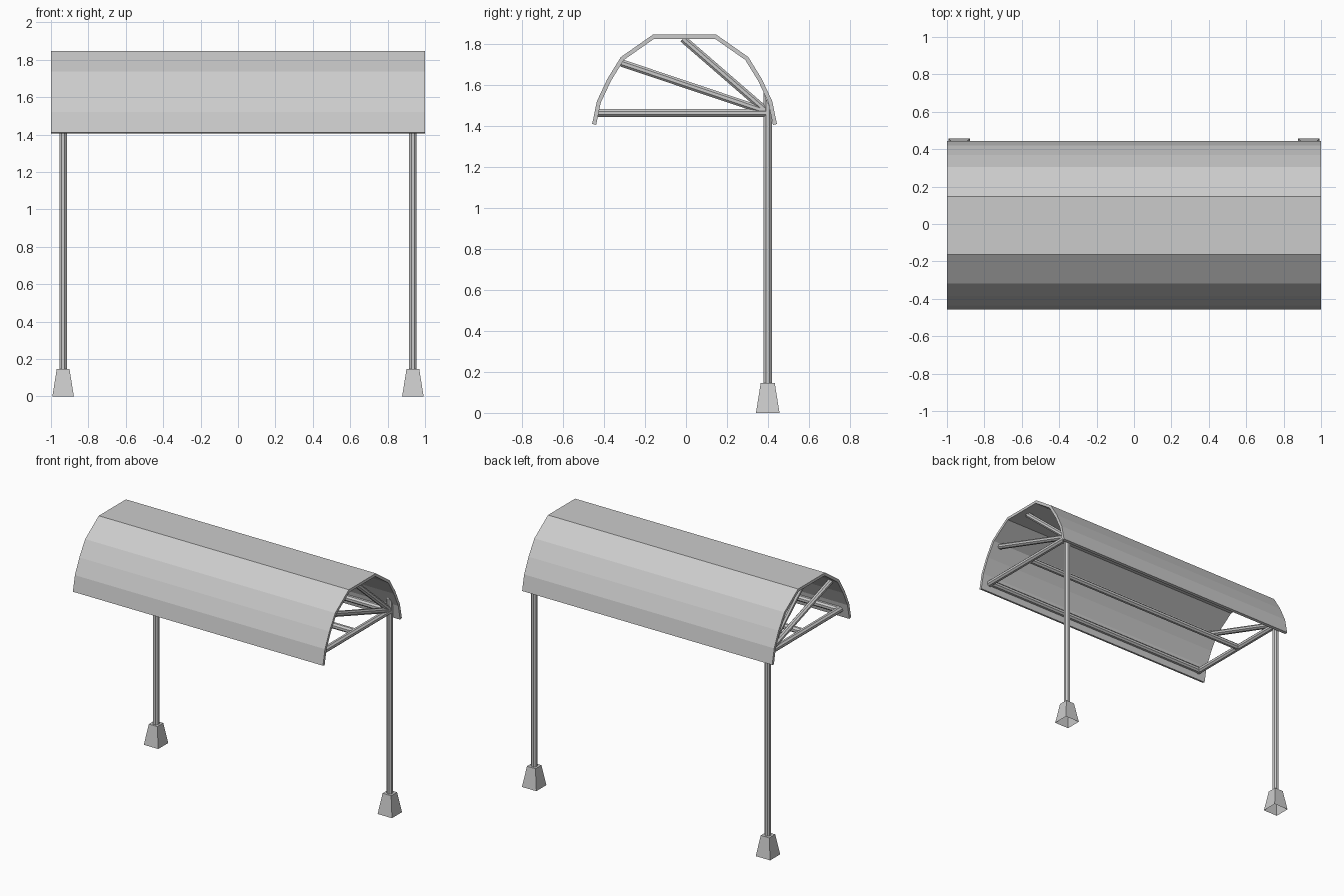
import bpy, bmesh, math
from mathutils import Vector, Matrix

if "Cube" in bpy.data.objects:
    bpy.data.objects.remove(bpy.data.objects["Cube"])

grey = bpy.data.materials.new("plain grey")
grey.diffuse_color = (0.6, 0.6, 0.6, 1)
grey.use_nodes = True
grey.node_tree.nodes["Principled BSDF"].inputs["Base Color"].default_value = grey.diffuse_color


def finish(name, bm):
    mesh = bpy.data.meshes.new(name)
    bm.to_mesh(mesh)
    bm.free()
    mesh.materials.append(grey)
    obj = bpy.data.objects.new(name, mesh)
    bpy.context.collection.objects.link(obj)
    return obj


def tube(name, a, b, half=0.02):
    """Eight-sided bar from a to b, flat sides facing out."""
    a, b = Vector(a), Vector(b)
    d = b - a
    r = half / math.cos(math.pi / 8)
    bm = bmesh.new()
    rot = d.to_track_quat('Z', 'Y').to_matrix().to_4x4()
    bmesh.ops.create_cone(
        bm, cap_ends=True, segments=8, radius1=r, radius2=r, depth=d.length,
        matrix=Matrix.Translation((a + b) / 2) @ rot @ Matrix.Rotation(math.pi / 8, 4, 'Z'))
    return finish(name, bm)


# Arched roof: half profile mirrored, then thickened inwards
CY = -0.007
half = [(0.451, 1.41), (0.428, 1.521), (0.377, 1.63), (0.311, 1.737), (0.155, 1.846)]
outer = [Vector((-y, z)) for y, z in half] + [Vector((y, z)) for y, z in reversed(half)]


def inward(i, t=0.02):
    segs = [(outer[j + 1] - outer[j]).normalized()
            for j in (i - 1, i) if 0 <= j < len(outer) - 1]
    normals = [Vector((s.y, -s.x)) for s in segs]
    n = sum(normals, Vector((0, 0))).normalized()
    return outer[i] + n * t / n.dot(normals[0])


inner = [inward(i) for i in range(len(outer))]
bm = bmesh.new()
rings = [[[bm.verts.new((x, p.x + CY, p.y)) for p in line] for line in (outer, inner)]
         for x in (-1, 1)]
(lo, li), (ro, ri) = rings
for i in range(len(outer) - 1):
    for a, b in ((lo, ro), (ri, li), (li, lo), (ro, ri)):
        bm.faces.new((a[i], b[i], b[i + 1], a[i + 1]))
for i in (0, -1):
    bm.faces.new((lo[i], ro[i], ri[i], li[i]))
bmesh.ops.recalc_face_normals(bm, faces=bm.faces)
finish("arched_roof", bm)

# End frames: foot, post, arm and two struts on each side
PX, PY, HZ = 0.935, 0.399, 1.464
for side, sx in (("left", -PX), ("right", PX)):
    # Tapered square foot, open underneath
    bm = bmesh.new()
    bmesh.ops.create_cone(
        bm, cap_ends=True, segments=4, radius1=0.0575 * math.sqrt(2),
        radius2=0.034 * math.sqrt(2), depth=0.147,
        matrix=Matrix.Translation((sx, PY, 0.0735)) @ Matrix.Rotation(math.pi / 4, 4, 'Z'))
    bm.normal_update()
    bmesh.ops.delete(bm, geom=[f for f in bm.faces if f.normal.z < -0.9], context='FACES_ONLY')
    finish(side + "_foot", bm)

    # Post with its top cut to the slope of the roof
    post = tube(side + "_post", (sx, PY, 0.14), (sx, PY, 1.5))
    for v in post.data.vertices:
        if v.co.z > 1:
            v.co.z = 1.515 - 2.4 * (v.co.y - PY)

    tube(side + "_arm", (sx, PY, HZ), (sx, -0.435, HZ))
    tube(side + "_lower_strut", (sx, 0.385, 1.473), (sx, -0.315, 1.708), 0.018)
    tube(side + "_upper_strut", (sx, 0.39, 1.475), (sx, -0.015, 1.826), 0.018)

# Long rails between the two end frames
for name, y in (("front_rail", -0.415), ("middle_rail", 0.0), ("back_rail", PY)):
    tube(name, (-PX, y, HZ), (PX, y, HZ))
